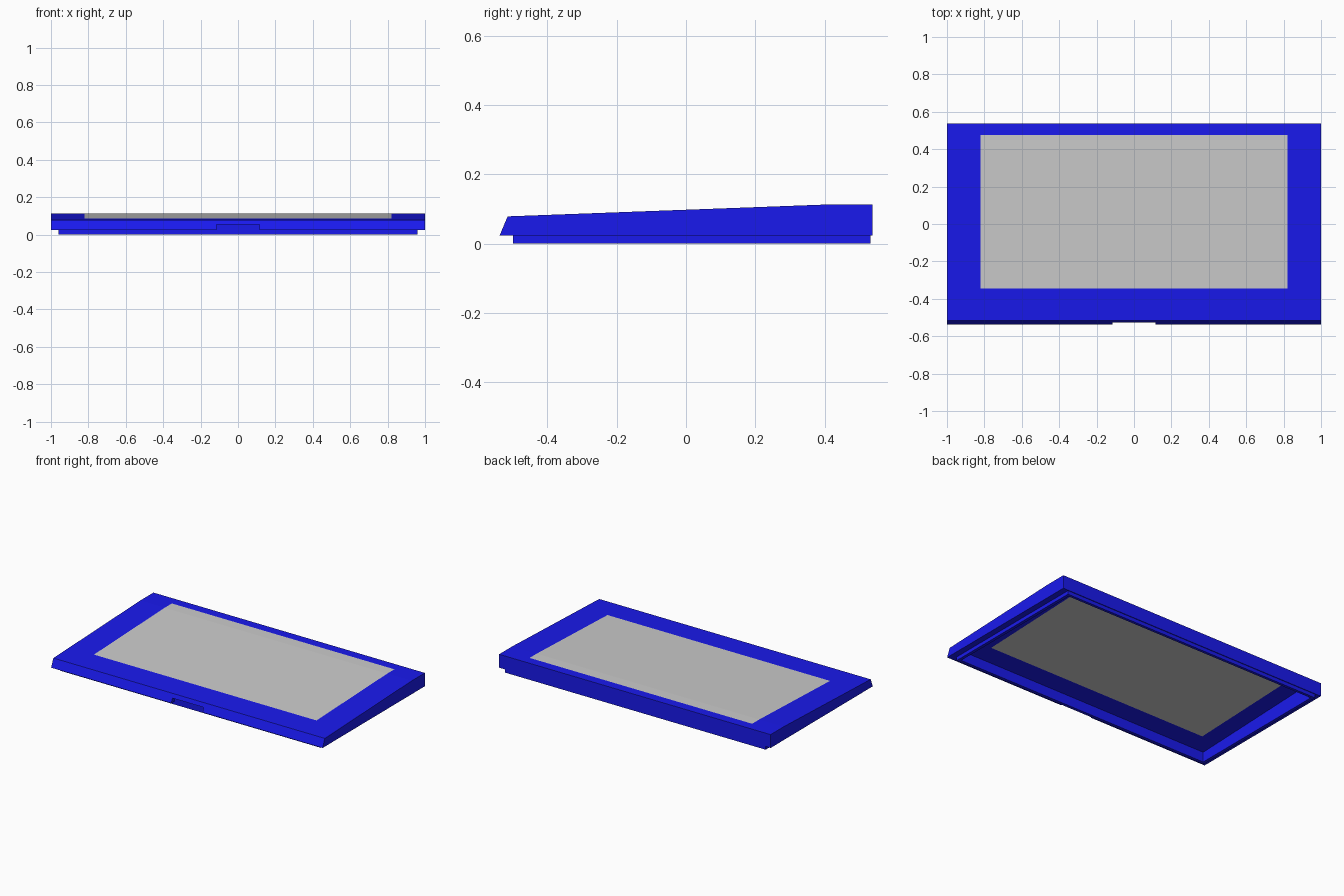
import bpy, bmesh

if "Cube" in bpy.data.objects:
    bpy.data.objects.remove(bpy.data.objects["Cube"])


def prism(name, profile, half_width):
    """Extrude a (y, z) profile symmetrically along x."""
    bm = bmesh.new()
    face = bm.faces.new([bm.verts.new((-half_width, y, z)) for y, z in profile])
    ext = bmesh.ops.extrude_face_region(bm, geom=[face])
    verts = [v for v in ext["geom"] if isinstance(v, bmesh.types.BMVert)]
    bmesh.ops.translate(bm, verts=verts, vec=(2 * half_width, 0, 0))
    bmesh.ops.recalc_face_normals(bm, faces=bm.faces)
    mesh = bpy.data.meshes.new(name)
    bm.to_mesh(mesh)
    bm.free()
    obj = bpy.data.objects.new(name, mesh)
    bpy.context.collection.objects.link(obj)
    return obj


def box(name, half_width, y0, y1, z0, z1):
    return prism(name, [(y0, z0), (y1, z0), (y1, z1), (y0, z1)], half_width)


def cut(target, cutter):
    """Subtract the cutter from the target and discard it."""
    cutter.hide_render = True
    mod = target.modifiers.new("cut", "BOOLEAN")
    mod.operation = "DIFFERENCE"
    mod.solver = "EXACT"
    mod.object = cutter
    bpy.context.view_layer.objects.active = target
    bpy.ops.object.modifier_apply(modifier=mod.name)
    bpy.data.objects.remove(cutter)


# Heights: the top slopes gently up, then runs level at the back
FRONT, BEND, BACK = -0.515, 0.40, 0.538
Z_FRONT, Z_BACK, Z_RIM = 0.079, 0.113, 0.024
THICK = 0.014


def top_z(y):
    return min(Z_BACK, Z_FRONT + (Z_BACK - Z_FRONT) * (y - FRONT) / (BEND - FRONT))


def top_line(y0, y1, drop=0.0):
    return [(y, top_z(y) - drop) for y in (y0, BEND, y1)]


blue = bpy.data.materials.new("blue")
blue.diffuse_color = (0.01, 0.01, 0.85, 1)
blue.use_nodes = True
blue.node_tree.nodes["Principled BSDF"].inputs["Base Color"].default_value = blue.diffuse_color

IN_X, IN_Y0, IN_Y1 = 0.94, -0.48, 0.515

# Hollow lid frame with a window and a finger notch in the sloped front
frame = prism("lid_frame", [(-0.538, Z_RIM)] + top_line(FRONT, BACK) + [(BACK, Z_RIM)], 1.0)
cut(frame, prism("cavity", [(IN_Y0, -0.05)] + top_line(IN_Y0, IN_Y1, THICK) + [(IN_Y1, -0.05)], IN_X))
cut(frame, box("window", 0.82, -0.345, 0.475, 0.05, 0.2))
cut(frame, box("notch", 0.115, -0.6, -0.505, 0.0, 0.053))
frame.data.materials.append(blue)

# Locating lip under the frame
lip = box("bottom_lip", 0.96, -0.50, 0.533, 0.0, Z_RIM)
cut(lip, box("lip_opening", IN_X, IN_Y0, IN_Y1, -0.05, 0.1))
lip.data.materials.append(blue)

# Grey window panel following the bend of the top
upper = top_line(-0.345, 0.475)
lower = top_line(-0.345, 0.475, THICK)
prism("window_panel", upper + lower[::-1], 0.82)
